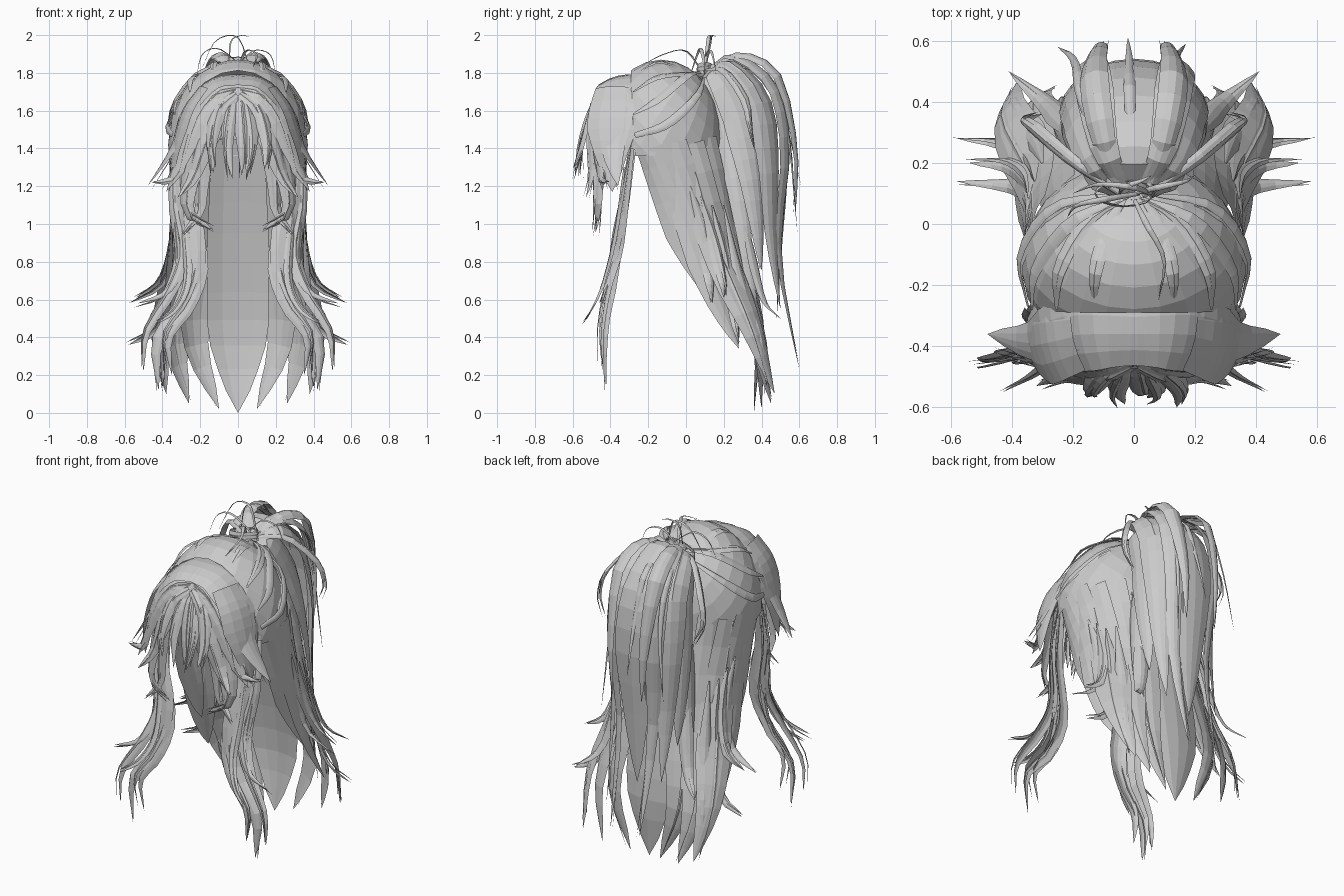
import bpy, bmesh, math, random
from mathutils import Vector, Matrix

random.seed(4)


def spline(pts, t):
    """Catmull-Rom point at t in 0..1"""
    p = [Vector(q) for q in pts]
    p = [2 * p[0] - p[1]] + p + [2 * p[-1] - p[-2]]
    n = len(pts) - 1
    i = min(int(t * n), n - 1)
    f = t * n - i
    a, b, c, d = p[i:i + 4]
    return 0.5 * (2 * b + (c - a) * f + (2 * a - 5 * b + 4 * c - d) * f ** 2
                  + (3 * b - a - 3 * c + d) * f ** 3)


def ribbon(bm, pts, width, root, tip, cup, normal, centre, rings, cols=5):
    """Arched tapering strip of hair along a path"""
    rows = []
    for r in range(rings + 1):
        t = r / rings
        p = spline(pts, t)
        tan = (spline(pts, min(1, t + .02)) - spline(pts, max(0, t - .02))).normalized()
        c = Vector(centre)
        c.z = min(c.z, p.z)
        out = Vector(normal) if normal else p - c
        side = tan.cross(out).normalized()
        out = side.cross(tan).normalized()
        w = width / 2 * (root + (1 - root) * min(1, t / .35))
        w *= min(1, max(0, (1 - t) / tip)) ** .75
        row = []
        for k in range(cols):
            u = 2 * k / (cols - 1) - 1
            row.append(bm.verts.new(p + side * w * u - out * w * cup * u * u))
        rows.append(row)
    for a, b in zip(rows, rows[1:]):
        for k in range(cols - 1):
            bm.faces.new((a[k], a[k + 1], b[k + 1], b[k]))


def finish(bm, name, mirror):
    bmesh.ops.remove_doubles(bm, verts=bm.verts, dist=.0005)
    me = bpy.data.meshes.new(name)
    bm.to_mesh(me)
    bm.free()
    ob = bpy.data.objects.new(name, me)
    bpy.context.collection.objects.link(ob)
    if mirror:
        ob.modifiers.new("mirror", 'MIRROR').use_mirror_merge = False
    return ob


def lock(name, pts, width, root=.5, tip=.5, cup=.4, normal=None, centre=(0, -.05, 1.45),
         rings=10, wisps=0, spread=.03, mirror=True):
    """One lock plus a few thin jittered wisps beside it"""
    bm = bmesh.new()
    ribbon(bm, pts, width, root, tip, cup, normal, centre, rings)
    for _ in range(wisps):
        j = Vector([random.uniform(-1, 1) * spread for _ in range(3)])
        q = [Vector(p) + j * (.1 + i / len(pts)) for i, p in enumerate(pts)]
        ribbon(bm, q, random.uniform(.025, .045), .2, .6, .5, normal, centre, rings, 3)
    return finish(bm, name, mirror)


# Skull cap: faceted dome with its pole at the hair tie, open at face and neck
bm = bmesh.new()
bmesh.ops.create_uvsphere(bm, u_segments=24, v_segments=14, radius=1)
bm.transform(Matrix.Translation((0, -.13, 1.42)) @ Matrix.Diagonal((.37, .335, .45, 1))
             @ Matrix.Rotation(math.radians(-38), 4, 'X'))
for co, no in [((0, 0, 1.36), (0, 0, -1)), ((0, -.29, 0), (0, -1, 0))]:
    bmesh.ops.bisect_plane(bm, geom=bm.verts[:] + bm.edges[:] + bm.faces[:],
                           plane_co=co, plane_no=no, clear_outer=True)
finish(bm, "skull_cap", False)

# Swept-back bands over the cap
for x, z in [(.335, 1.58), (.255, 1.7), (.13, 1.78)]:
    lock("cap_band", [(x, -.28, z), (x * .97, -.15, z + .08), (x * .6, .01, 1.83 - x * .12),
                      (.02, .09, 1.8)], .05, .2, .4, .2, wisps=1, spread=.01)
lock("cap_band_low", [(.35, -.27, 1.47), (.38, -.1, 1.53), (.26, .06, 1.68), (.02, .1, 1.79)], .05, .6, .5, .3, wisps=1)

# Hair tie
bm = bmesh.new()
for k in range(3):
    ring = [(.1 * math.cos(a) - .03, .1 + .045 * math.sin(a), 1.78 + .02 * k + .02 * math.cos(a))
            for a in [i * math.tau / 8 for i in range(9)]]
    ribbon(bm, ring, .035, 1, .01, .3, None, (-.03, .1, 1.9), 16, 3)
finish(bm, "hair_tie", False)

# Back curtain below the cap
lock("curtain_centre", [(0, .18, 1.45), (0, .31, .9), (0, .39, .4), (0, .36, 0)], .33, .85, .35, .2, mirror=False)
curtain = [
    ([(.15, .15, 1.45), (.2, .29, .9), (.235, .4, .4), (.1, .4, .02)], .21, 1),
    ([(.26, .09, 1.45), (.28, .23, .9), (.34, .39, .4), (.26, .45, .05)], .21, 1),
    ([(.33, .01, 1.42), (.34, .17, .9), (.42, .36, .45), (.38, .47, .1)], .21, 1),
    ([(.36, -.09, 1.42), (.355, .05, 1.0), (.37, .17, .62), (.4, .28, .34)], .21, 0),
    ([(.36, -.19, 1.4), (.355, -.07, 1.1), (.345, .04, .82), (.36, .16, .56)], .19, 0)]
for pts, w, n in curtain:
    lock("curtain_lock", pts, w, .9, .5, .25, wisps=n)

# Outward flicks on the curtain
flicks = [[(.355, .02, 1.2), (.36, .1, .95), (.4, .13, .7), (.58, .14, .58)],
          [(.345, .08, 1.15), (.36, .16, .9), (.42, .2, .7), (.54, .2, .61)],
          [(.325, .14, 1.1), (.35, .22, .8), (.42, .27, .47), (.58, .28, .36)],
          [(.2, .27, 1.2), (.25, .36, .85), (.31, .42, .6), (.41, .5, .5)],
          [(.3, .2, 1.1), (.34, .3, .7), (.4, .4, .4), (.4, .43, .13)]]
for pts in flicks:
    lock("side_flick", pts, .09, .1, .6, .5, wisps=1, spread=.02)

# Ponytail
pc = (0, .25, 1.5)
lock("ponytail_centre", [(0, .1, 1.8), (0, .24, 1.89), (0, .46, 1.72), (0, .54, 1.4), (0, .51, .9), (0, .48, .5)],
     .27, .5, .4, .2, centre=pc, rings=14, mirror=False)
tails = [
    ([(.03, .1, 1.81), (.1, .25, 1.9), (.14, .47, 1.74), (.155, .54, 1.4), (.12, .5, .85), (.1, .6, .23)], .13, 1),
    ([(.04, .1, 1.8), (.13, .22, 1.86), (.18, .39, 1.68), (.205, .45, 1.35), (.19, .46, .95), (.18, .5, .55)], .19, 1),
    ([(.04, .1, 1.79), (.12, .16, 1.8), (.18, .27, 1.6), (.22, .34, 1.3), (.23, .38, 1.0), (.22, .4, .75)], .17, 1),
    ([(.03, .09, 1.77), (.08, .16, 1.7), (.15, .22, 1.5), (.22, .27, 1.2), (.26, .33, .8), (.27, .4, .25)], .13, 1)]
for pts, w, n in tails:
    lock("ponytail_lock", pts, w, .35, .5, .3, centre=pc, rings=14, wisps=n, spread=.02)
lock("ponytail_top_roll", [(.06, .13, 1.84), (.11, .3, 1.91), (.14, .5, 1.79), (.12, .59, 1.4), (.1, .58, 1.05)],
     .1, .5, .5, .5, centre=pc, wisps=1, spread=.02)
lock("side_curl", [(.05, .1, 1.82), (.2, .2, 1.82), (.33, .31, 1.67), (.36, .34, 1.52), (.3, .36, 1.4)],
     .05, .5, .5, .6, centre=pc, wisps=1)

# Large swept fringe locks
lock("fringe_wide", [(-.01, -.36, 1.785), (.13, -.36, 1.765), (.26, -.37, 1.64), (.345, -.39, 1.42), (.48, -.36, 1.2)],
     .26, .85, .6, .2, normal=(.5, -.25, 1), rings=12, wisps=1)
lock("fringe_side", [(.2, -.37, 1.73), (.29, -.39, 1.6), (.345, -.4, 1.4), (.365, -.39, 1.17)],
     .27, .85, .5, .2, normal=(1, -.2, .3))
lock("fringe_front", [(-.005, -.44, 1.72), (.12, -.47, 1.69), (.23, -.48, 1.55), (.3, -.47, 1.35), (.38, -.44, 1.17)],
     .17, .7, .6, .25, normal=(.5, -1, .5), wisps=2)
fringe = [
    ([(.01, -.45, 1.71), (.14, -.48, 1.67), (.27, -.47, 1.47), (.33, -.46, 1.25), (.46, -.42, 1.22)], .1),
    ([(.01, -.47, 1.69), (.1, -.51, 1.61), (.18, -.52, 1.42), (.24, -.51, 1.25), (.32, -.53, 1.14)], .13),
    ([(.02, -.46, 1.7), (.17, -.49, 1.58), (.25, -.48, 1.3), (.27, -.48, 1.07), (.13, -.48, .97)], .14),
    ([(.02, -.46, 1.69), (.15, -.5, 1.5), (.2, -.48, 1.25), (.21, -.47, 1.06), (.3, -.48, .95)], .11)]
for pts, w in fringe:
    lock("fringe_lock", pts, w, .5, .6, .35, wisps=2, spread=.02)

# Centre fringe fan
for i, (x, z, y) in enumerate([(-.13, 1.27, -.56), (-.05, 1.24, -.59), (.02, 1.26, -.56), (.07, 1.24, -.57), (.14, 1.29, -.6)]):
    lock("centre_fringe", [(x * .1, -.44, 1.7), (x * .8, -.51, 1.61), (x * 1.1, -.56, 1.43), (x * .6 if i % 2 else x, y, z)],
         .09, .4, .6, .5, normal=(x * 2, -1, .2), wisps=2, mirror=False)

# Long locks in front of the shoulders
fn = (.4, -1, 0)
longs = [
    ([(.31, -.29, 1.42), (.31, -.34, 1.15), (.25, -.39, .9), (.28, -.42, .6), (.43, -.44, .38), (.42, -.43, .12)], .15),
    ([(.29, -.3, 1.4), (.27, -.35, 1.1), (.21, -.39, .8), (.26, -.43, .58), (.37, -.44, .4), (.35, -.42, .2)], .1),
    ([(.34, -.29, 1.4), (.34, -.33, 1.1), (.3, -.37, .85), (.36, -.42, .65), (.49, -.45, .42), (.5, -.44, .22)], .09),
    ([(.33, -.3, 1.35), (.33, -.34, 1.05), (.31, -.39, .8), (.38, -.44, .64), (.53, -.46, .58)], .06),
    ([(.3, -.33, 1.3), (.28, -.38, .95), (.27, -.44, .7), (.33, -.5, .55), (.43, -.55, .47)], .05)]
for pts, w in longs:
    lock("long_front_lock", pts, w, .5, .55, .4, normal=fn, rings=14, wisps=1)

# Loose stray hairs at the crown
strays = [[(.06, .1, 1.84), (0, .12, 1.99), (-.12, .13, 1.97), (-.2, .1, 1.8)],
          [(.02, .1, 1.84), (-.1, .08, 1.93), (-.19, .06, 1.9), (-.22, .02, 1.78)],
          [(-.05, .1, 1.85), (-.04, .12, 1.97), (.02, .14, 2), (.06, .16, 1.99)],
          [(0, .1, 1.84), (.08, .12, 1.92), (.17, .14, 1.9), (.2, .16, 1.8)],
          [(0, .08, 1.82), (.04, 0, 1.92), (.1, -.12, 1.9), (.08, -.25, 1.83)]]
for pts in strays:
    lock("stray_hair", pts, .022, .6, .7, .5, centre=(0, .1, 1.7), mirror=False)
for x, y, z in [(-.25, .58, 1.1), (-.02, .61, 1.2), (.17, .59, .95)]:
    lock("ponytail_stray", [(x * .3, .12, 1.84), (x * .7, .42, 1.8), (x * .8, .54, 1.5), (x, y, z)],
         .04, .5, .6, .5, centre=pc, mirror=False)
